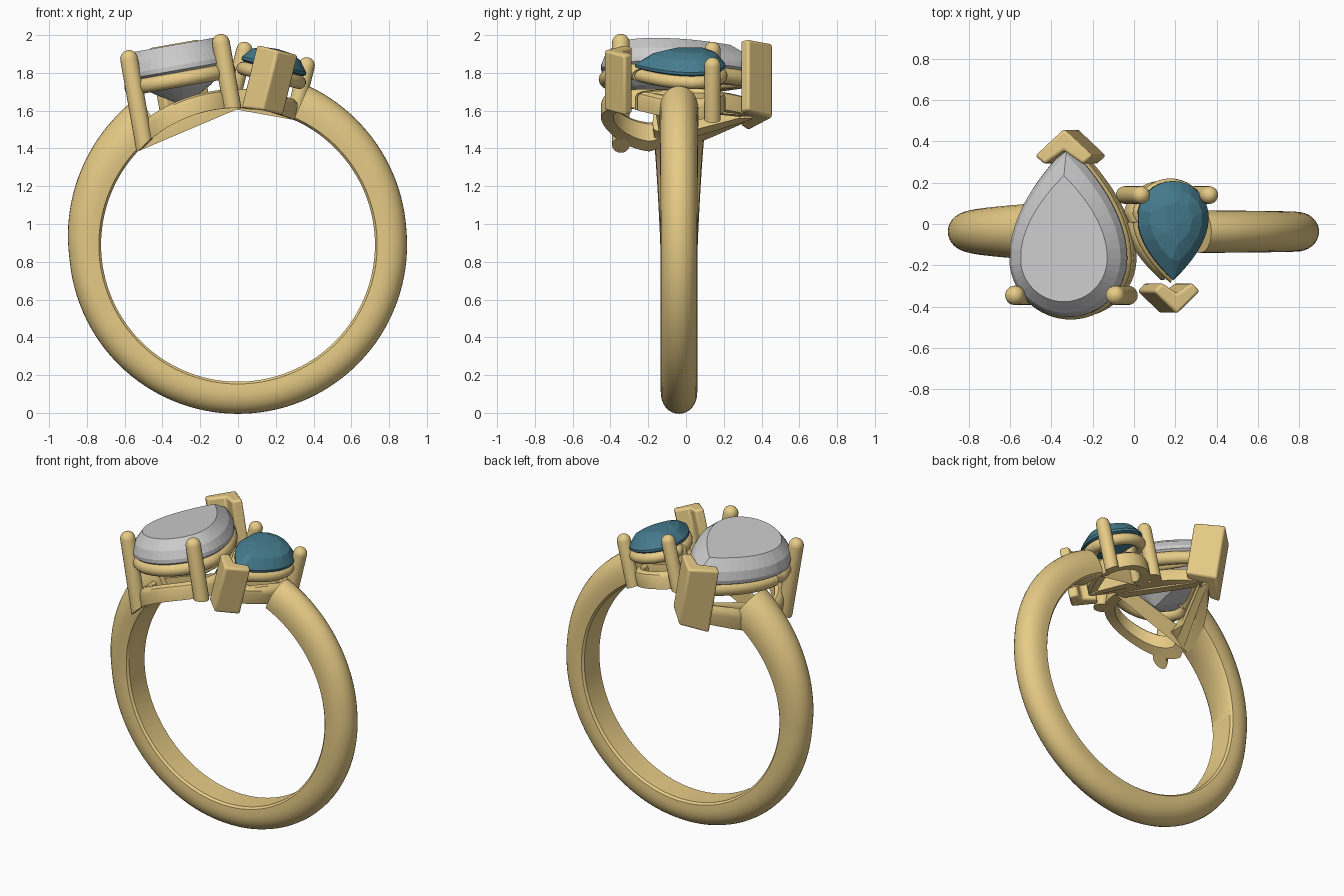
import bpy, bmesh
from math import sin, cos, pi, radians, sqrt
from mathutils import Vector

if "Cube" in bpy.data.objects:
    bpy.data.objects.remove(bpy.data.objects["Cube"])

CZ, RIN = 0.89, 0.725          # finger hole centre height and radius


def material(name, col):
    m = bpy.data.materials.new(name)
    m.diffuse_color = (*col, 1)
    m.use_nodes = True
    m.node_tree.nodes["Principled BSDF"].inputs["Base Color"].default_value = m.diffuse_color
    return m


GOLD = material("gold", (0.80, 0.60, 0.24))
TEAL = material("teal", (0.06, 0.20, 0.27))


def finish(name, bm, mat=None, angle=35, bevel=0):
    bmesh.ops.recalc_face_normals(bm, faces=bm.faces)
    me = bpy.data.meshes.new(name)
    bm.to_mesh(me)
    bm.free()
    ob = bpy.data.objects.new(name, me)
    bpy.context.collection.objects.link(ob)
    if mat:
        me.materials.append(mat)
    if angle:
        me.shade_smooth()
        me.set_sharp_from_angle(angle=radians(angle))
    if bevel:
        b = ob.modifiers.new("bevel", 'BEVEL')
        b.width, b.segments, b.limit_method = bevel, 3, 'ANGLE'
    return ob


def loft(rings, closed=False):
    """Skin a list of closed point rings; cap the ends unless the loft is closed."""
    bm = bmesh.new()
    vs = [[bm.verts.new(p) for p in r] for r in rings]
    n = len(vs[0])
    for i in range(len(vs) - (0 if closed else 1)):
        a, b = vs[i], vs[(i + 1) % len(vs)]
        for j in range(n):
            k = (j + 1) % n
            bm.faces.new((a[j], a[k], b[k], b[j]))
    if not closed:
        bm.faces.new(vs[0])
        bm.faces.new(vs[-1])
    return bm


class Setting:
    """Tilted frame of one pear stone: u across, v along y, w up the stone axis."""

    def __init__(self, origin, tilt, w, yc, ry, tip, flip):
        t = radians(tilt)
        self.o = Vector(origin)
        self.lx = Vector((cos(t), 0, -sin(t)))
        self.up = Vector((sin(t), 0, cos(t)))
        self.w, self.yc, self.ry, self.h, self.flip = w, yc, ry, tip, flip

    def at(self, u, v, w):
        return self.o + self.lx * u + Vector((0, v * self.flip, 0)) + self.up * w

    def on_radius(self, u, v, r):
        """Drop down the stone axis to distance r from the finger axis."""
        p = self.at(u, v, 0)
        dx, dz = p.x, p.z - CZ
        b = dx * self.up.x + dz * self.up.z
        c = dx * dx + dz * dz - r * r
        return p + self.up * (-b + sqrt(max(b * b - c, 0)))

    def pear(self, n, off=0.0, s=1.0, phase=0.0):
        """Pear outline as (u, v), inset by off then scaled by s."""
        pts = []
        for i in range(n):
            a = 2 * pi * (i + phase) / n + pi / 2
            c, q = cos(a), sin(a)
            if q < 0:
                u, v = (self.w - off) * c, (self.ry - off) * q
            else:
                d = 1 - abs((a - pi / 2 + pi) % (2 * pi) - pi) / (pi / 2)
                y = 1 - d ** 1.15
                side = 1 if c >= 0 else -1
                u = side * (self.w - off) * (1 - y ** 1.9)
                v = (self.h - off * 1.3) * y
            pts.append((u * s, self.yc + v * s))
        return pts

    # cut stone: convex hull of stacked outlines
    def stone(self, name, layers, ends, mat):
        bm = bmesh.new()
        for s, w, n, ph in layers:
            for u, v in self.pear(n, 0, s, ph):
                bm.verts.new(self.at(u, v, w))
        for w in ends:
            bm.verts.new(self.at(0, self.yc + 0.03, w))
        res = bmesh.ops.convex_hull(bm, input=bm.verts)
        junk = [g for g in res["geom_interior"] if isinstance(g, bmesh.types.BMVert)]
        bmesh.ops.delete(bm, geom=junk, context='VERTS')
        finish(name, bm, mat, angle=0)

    # round rail under the girdle
    def seat(self, name, w, r):
        rings = []
        for k in range(14):
            a = 2 * pi * k / 14
            rings.append([self.at(u, v, w + r * sin(a))
                          for u, v in self.pear(64, r - 0.012 - r * cos(a))])
        finish(name, loft(rings, True), GOLD, 60)

    # lower rail curved to the finger
    def base(self, name, wide, rout):
        prof = [(0, RIN), (0, rout - 0.03), (0.008, rout - 0.01), (0.025, rout),
                (wide - 0.02, rout), (wide, rout - 0.02), (wide, RIN)]
        rings = [[self.on_radius(u, v, r) for u, v in self.pear(64, off)]
                 for off, r in prof]
        finish(name, loft(rings, True), GOLD)

    # round-topped prong, foot trimmed to the finger hole
    def prong(self, name, u, v, top, r):
        circ = [(cos(2 * pi * k / 20), sin(2 * pi * k / 20)) for k in range(20)]
        rings = [[self.on_radius(u + r * c, v + r * s, RIN) for c, s in circ]]
        for k in range(6):
            a = k * pi / 2 / 5.3
            rings.append([self.at(u + r * cos(a) * c, v + r * cos(a) * s,
                                  top - r + r * sin(a)) for c, s in circ])
        finish(name, loft(rings), GOLD, 50)

    # chevron guard over the pointed tip
    def v_prong(self, name, tip, half, arm, inner, top):
        iu, iv = half * 0.66, arm - 0.042
        pts = [(0, tip), (half, arm), (iu, iv), (0, inner), (-iu, iv), (-half, arm)]
        rings = [[self.on_radius(u, v, RIN) for u, v in pts],
                 [self.at(u, v, top) for u, v in pts]]
        finish(name, loft(rings), GOLD, 40, bevel=0.014)


# shank: D-shaped section swept around the finger, wider at the left shoulder
rings = []
N = 110
for i in range(N + 1):
    deg = 66 - 302 * i / N
    a = radians(deg)
    left = min(max((-deg - 175) / 60, 0), 1)
    right = min(max((deg - 5) / 60, 0), 1)
    hw = 0.097 + 0.043 * left ** 1.2 + 0.006 * right
    th = 0.17 + 0.05 * left + 0.025 * right
    sec = [(-0.82 * hw, 0), (0.82 * hw, 0), (0.96 * hw, 0.012)]
    for k in range(17):
        f = pi * k / 16
        sec.append((hw * cos(f), 0.05 + (th - 0.05) * sin(f) ** 0.9))
    sec.append((-0.96 * hw, 0.012))
    rings.append([((RIN + r) * cos(a), y - 0.037, CZ + (RIN + r) * sin(a))
                  for y, r in sec])
finish("shank", loft(rings), GOLD, 40)

# large pear setting
big = Setting((-0.32, 0, 1.84), -10, 0.288, -0.165, 0.285, 0.54, 1)
big.stone("large_pear_stone",
          [(0.74, 0.11, 48, 0), (0.93, 0.05, 48, 0), (1, 0.0, 48, 0), (1, -0.025, 48, 0),
           (0.55, -0.13, 16, 0)], [-0.22], None)
big.seat("large_seat", -0.075, 0.042)
big.base("large_base", 0.065, 0.825)
for side, u in (("left", -0.247), ("right", 0.247)):
    big.prong("large_prong_" + side, u, -0.345, 0.125, 0.047)
big.v_prong("large_tip_guard", 0.46, 0.142, 0.33, 0.355, 0.115)

# small pear setting, pointing the other way
small = Setting((0.19, 0, 1.845), 14, 0.177, -0.03, 0.178, 0.30, -1)
small.stone("small_pear_stone",
            [(0.45, 0.078, 8, 0), (0.75, 0.055, 16, 0.5), (1, 0.0, 32, 0), (1, -0.015, 32, 0),
             (0.6, -0.06, 12, 0)], [0.084, -0.1], TEAL)
small.seat("small_seat", -0.06, 0.036)
small.base("small_base", 0.06, 0.825)
for side, u in (("left", -0.17), ("right", 0.17)):
    small.prong("small_prong_" + side, u, -0.14, 0.08, 0.043)
small.v_prong("small_tip_guard", 0.435, 0.115, 0.325, 0.335, 0.078)
